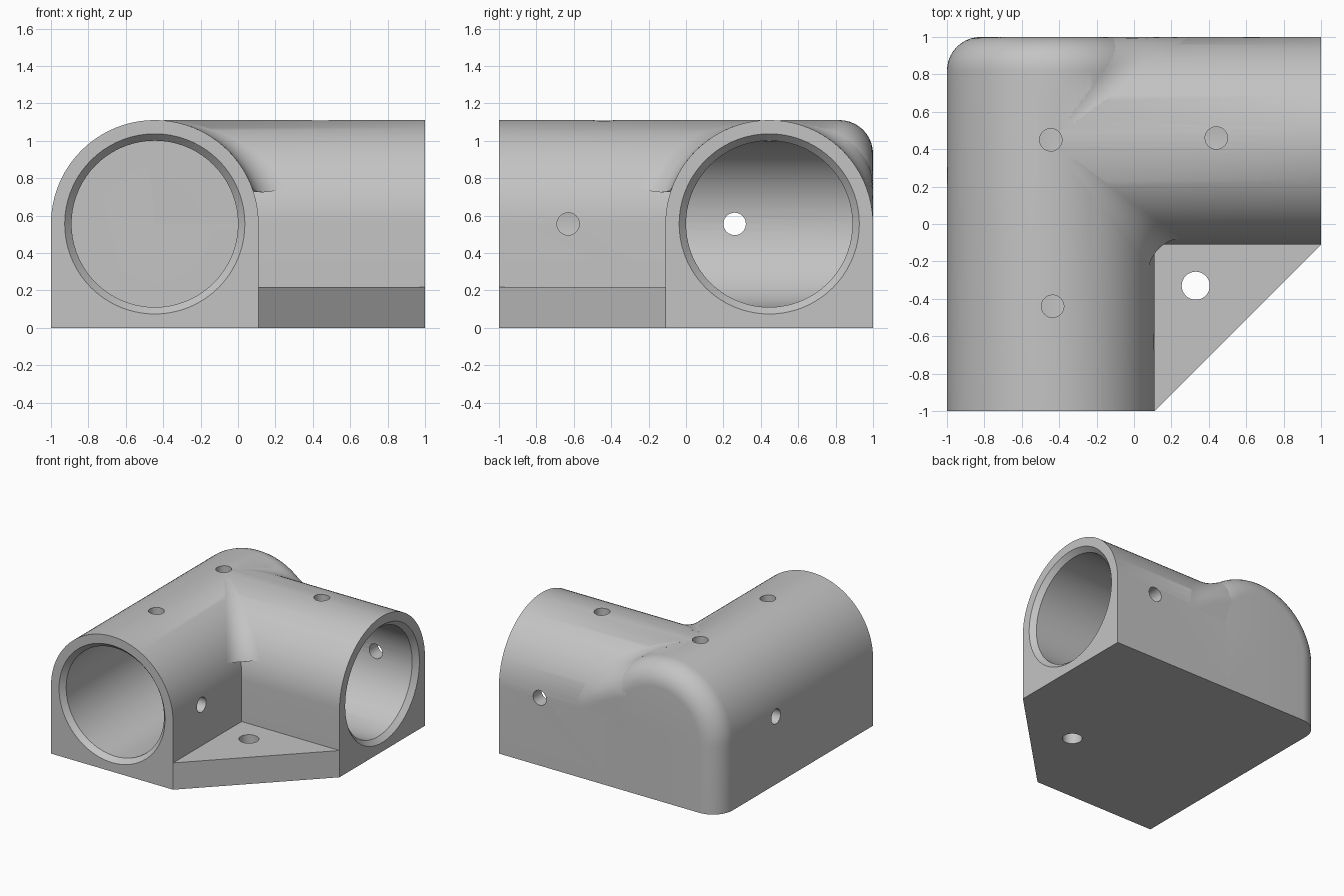
import bpy, bmesh, math
from mathutils import Matrix, Vector

cube = bpy.data.objects.get("Cube")
if cube:
    bpy.data.objects.remove(cube)

R = 0.555          # outer radius of each arm
BORE = 0.445       # socket radius
MOUTH = 0.482      # chamfered socket mouth
RF = 0.18          # rounding radius
AX, AY, AZ = -0.445, 0.445, 0.556   # where the two arm axes meet

grey = bpy.data.materials.new("light_grey")
grey.use_nodes = True
colour = (0.55, 0.55, 0.55, 1)
grey.diffuse_color = colour
grey.node_tree.nodes["Principled BSDF"].inputs["Base Color"].default_value = colour


def loft(name, rings, matrix=None):
    """Closed solid through a list of equal-length rings."""
    bm = bmesh.new()
    loops = [[bm.verts.new(p) for p in ring] for ring in rings]
    n = len(loops[0])
    for a, b in zip(loops, loops[1:]):
        for i in range(n):
            j = (i + 1) % n
            bm.faces.new((a[i], a[j], b[j], b[i]))
    bm.faces.new(loops[0])
    bm.faces.new(loops[-1])
    bmesh.ops.recalc_face_normals(bm, faces=bm.faces)
    mesh = bpy.data.meshes.new(name)
    bm.to_mesh(mesh)
    bm.free()
    if matrix:
        mesh.transform(matrix)
    mesh.materials.append(grey)
    obj = bpy.data.objects.new(name, mesh)
    bpy.context.collection.objects.link(obj)
    return obj


def arch(y, inset=0.0, steps=48):
    """Round-topped, flat-bottomed section across the y axis."""
    r = R - inset
    top = [(r * math.cos(math.pi * i / steps), y, AZ + r * math.sin(math.pi * i / steps))
           for i in range(steps + 1)]
    return [(r, y, 0)] + top + [(-r, y, 0)]


def lathe(name, stations, centre, axis, sides=72):
    """Round solid along an axis; stations are (distance, radius)."""
    rings = [[(r * math.cos(math.tau * i / sides), r * math.sin(math.tau * i / sides), d)
              for i in range(sides)] for d, r in stations]
    turn = Vector(axis).to_track_quat('Z', 'Y').to_matrix().to_4x4()
    return loft(name, rings, Matrix.Translation(centre) @ turn)


def combine(target, tool, operation):
    mod = target.modifiers.new(tool.name, 'BOOLEAN')
    mod.object, mod.operation, mod.solver = tool, operation, 'EXACT'
    bpy.context.view_layer.objects.active = target
    bpy.ops.object.modifier_apply(modifier=mod.name)
    bpy.data.objects.remove(tool)


def smooth(obj, angle):
    bpy.ops.object.select_all(action='DESELECT')
    obj.select_set(True)
    bpy.context.view_layer.objects.active = obj
    bpy.ops.object.shade_smooth_by_angle(angle=math.radians(angle))


# Arm running front to back, with a rounded back end
sections = [arch(-1)]
for i in range(11):
    a = math.pi / 2 * i / 10
    sections.append(arch(1 - RF + RF * math.sin(a), RF * (1 - math.cos(a))))
body = loft("corner_bracket", sections, Matrix.Translation((AX, 0, 0)))

# Arm running to the side
side_arm = loft("side_arm", [arch(0), arch(1 - AX)],
                Matrix.Translation((AX, AY, 0)) @ Matrix.Rotation(-math.pi / 2, 4, 'Z'))
combine(body, side_arm, 'UNION')

# Triangular gusset between the arms
corners = [(0.05, -1), (0.11, -1), (1, -0.11), (1, -0.05), (0.05, -0.05)]
gusset = loft("gusset", [[(x, y, z) for x, y in corners] for z in (0, 0.22)])
combine(body, gusset, 'UNION')

# Sockets with chamfered mouths
CH = 0.04
front_socket = lathe("front_socket", [(-0.01, MOUTH + 0.009), (CH, BORE), (1.89, BORE)],
                     (AX, -1, AZ), (0, 1, 0))
side_socket = lathe("side_socket", [(-0.01, MOUTH + 0.009), (CH, BORE), (1 - AX, BORE)],
                    (1, AY, AZ), (-1, 0, 0))
for socket in (front_socket, side_socket):
    combine(body, socket, 'DIFFERENCE')

# Screw holes: centre, direction, radius
holes = [((AX, 0.45, 1.05), (0, 0, 1), 0.06),
         ((-0.435, -0.44, 1.05), (0, 0, 1), 0.06),
         ((0.44, 0.46, 1.05), (0, 0, 1), 0.06),
         ((-0.95, 0.26, AZ), (1, 0, 0), 0.06),
         ((0.05, -0.63, AZ), (1, 0, 0), 0.06),
         ((0.63, 0.95, AZ), (0, 1, 0), 0.06),
         ((0.33, -0.33, 0.11), (0, 0, 1), 0.075)]
for centre, axis, radius in holes:
    drill = lathe("drill", [(-0.2, radius), (0.2, radius)], centre, axis, 32)
    combine(body, drill, 'DIFFERENCE')
smooth(body, 30)


def valley_fillet(name, side, last):
    """Rolling-ball blend along the valley where the arms meet."""
    rings = []
    for k in range(25):
        t = math.radians(10 + (last - 10) * k / 24)
        s, c = math.sin(t), math.cos(t)
        ball = Vector(((R + RF) * s, (R + RF) * s, (R + RF) * c))
        to_a, to_b = Vector((-s, 0, -c)), Vector((0, -s, -c))
        ring = [Vector((0.9 * R * s, 0.9 * R * s, 0.9 * R * c))]
        for i in range(11):
            w = i / 10
            p = ball + RF * to_a.slerp(to_b, w)
            if side > 0:   # follow the rounded back end
                p.y = min(p.y, R)
                over = max(0, p.y - (R - RF))
                drop = (RF - math.sqrt(max(0, RF * RF - over * over))) * (1 - w)
                reach = math.hypot(p.x, p.z)
                p.x *= 1 - drop / reach
                p.z *= 1 - drop / reach
            ring.append(p)
        rings.append([(AX + p.x, AY + side * p.y, AZ + p.z) for p in ring])
    smooth(loft(name, rings), 40)


valley_fillet("back_valley_fillet", 1, 88)
valley_fillet("front_valley_fillet", -1, 70)
